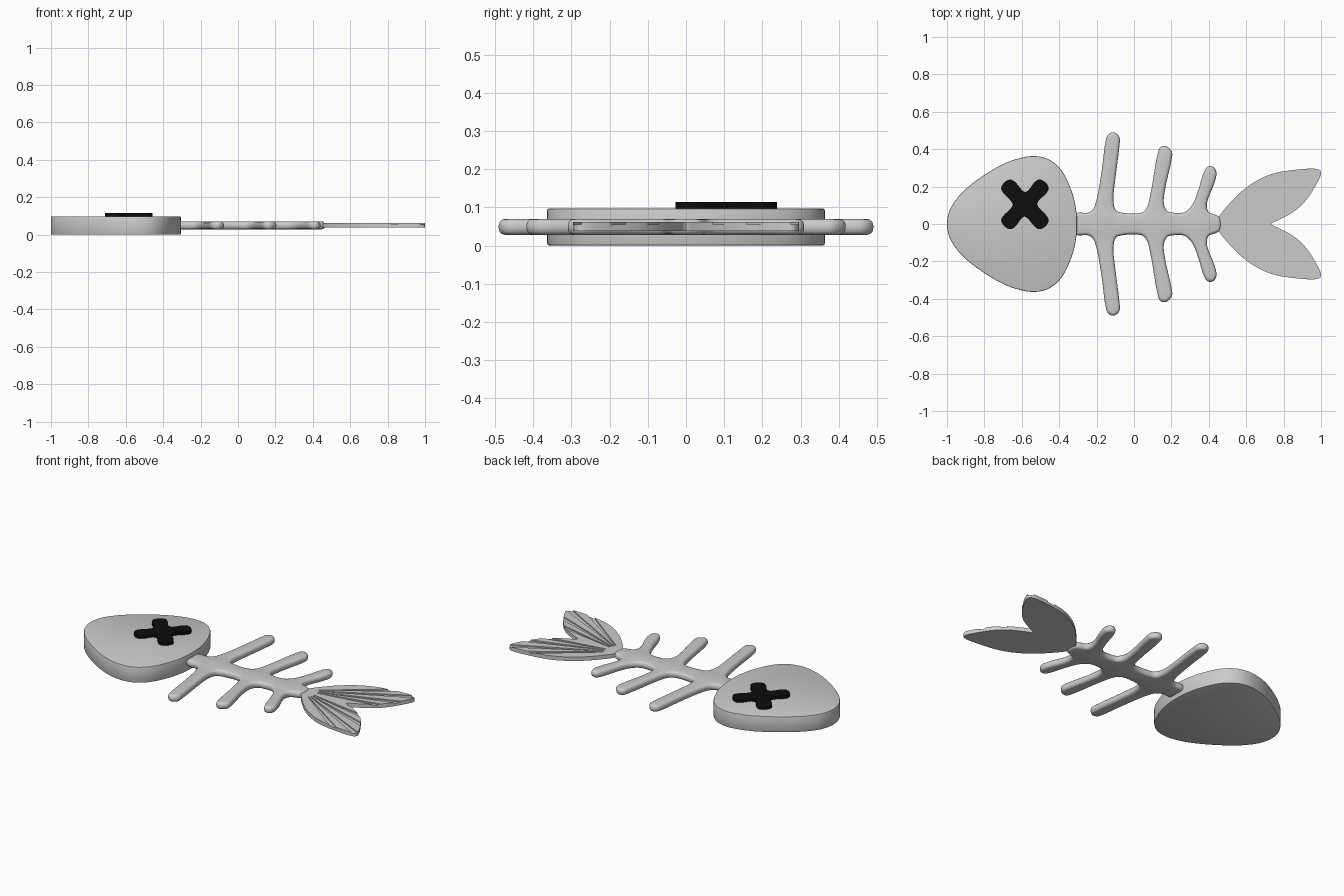
import bpy, bmesh, math
from mathutils import Vector

if "Cube" in bpy.data.objects:
    bpy.data.objects.remove(bpy.data.objects["Cube"])


def mirrored(half):
    """Close an upper half outline with its reflection across y = 0."""
    return half + [(x, -y) for x, y in reversed(half) if y > 0.0001]


def smooth_loop(pts, steps=6):
    """Closed centripetal spline through the points."""
    p = [Vector(q) for q in pts]
    n, out = len(p), []
    for i in range(n):
        a, b, c, d = p[i - 1], p[i], p[(i + 1) % n], p[(i + 2) % n]
        t1 = math.sqrt((b - a).length)
        t2 = t1 + math.sqrt((c - b).length)
        t3 = t2 + math.sqrt((d - c).length)
        for s in range(steps):
            t = t1 + (t2 - t1) * s / steps
            a1 = a.lerp(b, t / t1)
            a2 = b.lerp(c, (t - t1) / (t2 - t1))
            a3 = c.lerp(d, (t - t2) / (t3 - t2))
            b1 = a1.lerp(a2, t / t2)
            b2 = a2.lerp(a3, (t - t1) / (t3 - t1))
            out.append(b1.lerp(b2, (t - t1) / (t2 - t1)))
    return out


def finish(name, bm):
    bmesh.ops.recalc_face_normals(bm, faces=bm.faces)
    me = bpy.data.meshes.new(name)
    bm.to_mesh(me)
    bm.free()
    ob = bpy.data.objects.new(name, me)
    bpy.context.collection.objects.link(ob)
    return ob


def shade(ob, angle=40):
    bpy.ops.object.select_all(action='DESELECT')
    ob.select_set(True)
    bpy.context.view_layer.objects.active = ob
    bpy.ops.object.shade_smooth_by_angle(angle=math.radians(angle))


def slab(name, loop, z0, z1, bevel=0.0, segs=3):
    """Flat plate with an outline and rounded top and bottom edges."""
    n = len(loop)
    area = sum(loop[i - 1].cross(loop[i]) for i in range(n))
    sign = 1 if area > 0 else -1
    inward = []
    for i in range(n):
        t = (loop[(i + 1) % n] - loop[i - 1]).normalized()
        inward.append(Vector((-t.y, t.x)) * sign)
    if bevel:
        arc = [math.pi / 2 * k / segs for k in range(segs + 1)]
        low = [(bevel * (1 - math.sin(a)), z0 + bevel * (1 - math.cos(a))) for a in arc]
        layers = low + [(d, z0 + z1 - z) for d, z in reversed(low)]
    else:
        layers = [(0, z0), (0, z1)]
    bm = bmesh.new()
    rings = [[bm.verts.new((*(q + v * d), z)) for q, v in zip(loop, inward)]
             for d, z in layers]
    for r, s in zip(rings, rings[1:]):
        for i in range(n):
            bm.faces.new((r[i - 1], r[i], s[i], s[i - 1]))
    caps = [bm.faces.new(rings[0]), bm.faces.new(rings[-1])]
    bmesh.ops.recalc_face_normals(bm, faces=bm.faces)
    bmesh.ops.triangulate(bm, faces=caps)
    return finish(name, bm)


# Head: thick rounded plate
head = mirrored([(-1, 0), (-0.985, 0.075), (-0.94, 0.145), (-0.866, 0.215),
                 (-0.72, 0.31), (-0.62, 0.35), (-0.53, 0.363), (-0.455, 0.345),
                 (-0.39, 0.29), (-0.335, 0.18), (-0.31, 0.08), (-0.305, 0)])
shade(slab("head", smooth_loop(head, 8), 0, 0.097, 0.005, 2))

# Spine with three pairs of swept ribs, all one rounded outline
spine = mirrored([(-0.33, 0), (-0.325, 0.045), (-0.30, 0.06), (-0.25, 0.06),
                  (-0.222, 0.075), (-0.2, 0.13), (-0.172, 0.29), (-0.15, 0.45),
                  (-0.137, 0.48), (-0.107, 0.49), (-0.078, 0.465), (-0.08, 0.40),
                  (-0.1, 0.24), (-0.11, 0.12), (-0.095, 0.072), (-0.06, 0.06),
                  (0.04, 0.06), (0.067, 0.085), (0.09, 0.17), (0.125, 0.37),
                  (0.14, 0.41), (0.17, 0.417), (0.203, 0.385), (0.2, 0.34),
                  (0.165, 0.18), (0.16, 0.105), (0.18, 0.068), (0.215, 0.06),
                  (0.27, 0.063), (0.31, 0.1), (0.34, 0.17), (0.375, 0.28),
                  (0.395, 0.307), (0.425, 0.305), (0.441, 0.275), (0.43, 0.22),
                  (0.39, 0.11), (0.398, 0.065), (0.435, 0.05), (0.458, 0.035),
                  (0.465, 0)])
shade(slab("spine_and_ribs", smooth_loop(spine, 4), 0.028, 0.070, 0.017), 60)

# Tail: thin two-lobed fin
fin = mirrored([(0.44, 0), (0.452, 0.035), (0.50, 0.098), (0.57, 0.17), (0.645, 0.225),
                (0.73, 0.265), (0.83, 0.286), (0.985, 0.292), (1.0, 0.275),
                (0.95, 0.17), (0.90, 0.105), (0.845, 0.06), (0.78, 0.025), (0.735, 0)])
tail = slab("tail_fin", smooth_loop(fin), 0.038, 0.062)

# Wedge-shaped grooves fanning across the top of the fin
bm = bmesh.new()
for side in (1, -1):
    for angle in (35.5, 27.5, 19, 11):
        ray = []
        for z in (0.055, 0.08):
            for r, da in ((0.09, -1.5), (0.7, -1.5), (0.7, 1.5), (0.09, 1.5)):
                a = math.radians(angle + da) * side
                ray.append(bm.verts.new((0.44 + r * math.cos(a), r * math.sin(a), z)))
        bm.faces.new(ray[:4])
        bm.faces.new(ray[4:])
        for i in range(4):
            j = (i + 1) % 4
            bm.faces.new((ray[i], ray[j], ray[j + 4], ray[i + 4]))
cutter = finish("groove_cutter", bm)
cutter.hide_render = True
mod = tail.modifiers.new("grooves", 'BOOLEAN')
mod.operation = 'DIFFERENCE'
mod.solver = 'EXACT'
mod.object = cutter
bpy.context.view_layer.objects.active = tail
bpy.ops.object.modifier_apply(modifier=mod.name)
bpy.data.objects.remove(cutter)
shade(tail)

# Eye: black cross made of four identical arms
arm = [(0.046, -0.046), (0.125, -0.043), (0.15, -0.034), (0.161, 0),
       (0.15, 0.034), (0.125, 0.043)]
cross = []
for k in range(4):
    a = math.radians(47 if k % 2 == 0 else 41) + k * math.pi / 2
    if k % 2:
        a -= math.radians(-2)
    for x, y in arm:
        cross.append((-0.583 + x * math.cos(a) - y * math.sin(a),
                      0.105 + x * math.sin(a) + y * math.cos(a)))
eye = slab("cross_eye", smooth_loop(cross, 4), 0.09, 0.114)
black = bpy.data.materials.new("black")
black.diffuse_color = (0.004, 0.004, 0.004, 1)
black.use_nodes = True
black.node_tree.nodes["Principled BSDF"].inputs["Base Color"].default_value = black.diffuse_color
eye.data.materials.append(black)
shade(eye)
